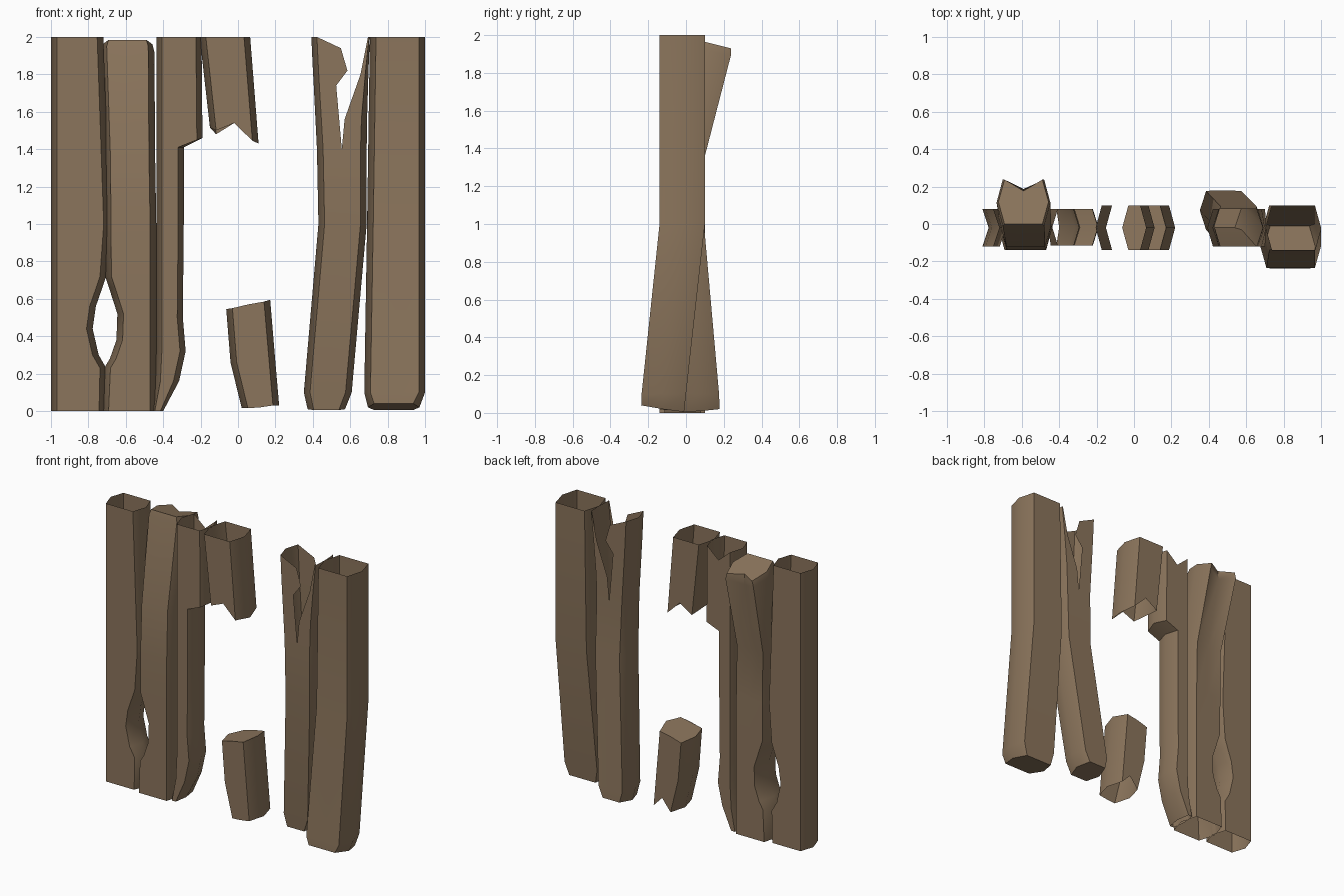
import bpy, bmesh, math

wood = bpy.data.materials.new("weathered_wood")
wood.diffuse_color = (0.26, 0.178, 0.107, 1)


def ring(z, xl, xr, yf=-0.14, yb=0.10, b=0.033, dent=0.0):
    """Six-sided section (plus front/back mid points), counterclockwise from the left tip.
    z is one height or eight: L, FL, FM, FR, R, BR, BM, BL."""
    zs = z if isinstance(z, (list, tuple)) else [z] * 8
    xm, ym = (xl + xr) / 2, (yf + yb) / 2
    xy = [(xl, ym), (xl + b, yf), (xm, yf), (xr - b, yf),
          (xr, ym), (xr - b, yb), (xm, yb - dent), (xl + b, yb)]
    return [(x, y, h) for (x, y), h in zip(xy, zs)]


def loft(bm, rows, closed=True, cap_low=False, cap_high=False):
    vs = [[bm.verts.new(p) for p in r] for r in rows]
    n = len(rows[0])
    for a, c in zip(vs, vs[1:]):
        for i in range(n if closed else n - 1):
            j = (i + 1) % n
            bm.faces.new((a[i], a[j], c[j], c[i]))
    if cap_low:
        bm.faces.new(vs[0][::-1])
    if cap_high:
        bm.faces.new(vs[-1])


def finish(name, bm):
    bmesh.ops.remove_doubles(bm, verts=bm.verts, dist=0.0005)
    me = bpy.data.meshes.new(name)
    bm.to_mesh(me)
    bm.free()
    ob = bpy.data.objects.new(name, me)
    bpy.context.collection.objects.link(ob)
    me.materials.append(wood)
    bpy.ops.object.select_all(action='DESELECT')
    ob.select_set(True)
    bpy.context.view_layer.objects.active = ob
    bpy.ops.object.shade_smooth_by_angle(angle=math.radians(55))
    return ob


def plank(name, rows, **caps):
    bm = bmesh.new()
    loft(bm, rows, **caps)
    return finish(name, bm)


# Far left plank, chewed on its right edge, open at both ends
plank("left_plank", [ring(z, -1.0, xr, -0.12, 0.08) for z, xr in (
    (0, -0.71), (0.23, -0.705), (0.30, -0.745), (0.44, -0.777), (0.56, -0.76),
    (0.66, -0.725), (0.72, -0.705), (1.0, -0.685), (2.0, -0.72))])

# Second plank, bitten on its left edge, top bent backward
lower = [ring(z, xl, -0.437) for z, xl in (
    (0, -0.725), (0.23, -0.715), (0.28, -0.685), (0.38, -0.65), (0.52, -0.645),
    (0.66, -0.69), (0.72, -0.71), (1.0, -0.712))]
plank("bent_plank", lower + [
    ring(1.36, -0.715, -0.443, -0.12, 0.10, dent=0.01),
    ring([1.92, 1.95, 1.95, 1.95, 1.92, 1.89, 1.86, 1.89],
         -0.735, -0.447, -0.01, 0.237, dent=0.05),
    ring([1.96, 1.985, 1.985, 1.985, 1.96, 1.93, 1.93, 1.93],
         -0.725, -0.457, 0.0, 0.237, dent=0.06)], cap_high=True)

# Third plank, torn away on the right below its head
plank("torn_plank", [ring(z, xl, xr, -0.115, 0.08, b) for z, xl, xr, b in (
    (0, -0.46, -0.40, 0.015), (0.16, -0.445, -0.315, 0.03), (0.32, -0.437, -0.28, 0.03),
    (0.5, -0.437, -0.295, 0.03), (1.0, -0.437, -0.29, 0.03), (1.41, -0.437, -0.29, 0.03),
    ([1.42, 1.42, 1.43, 1.45, 1.46, 1.45, 1.43, 1.42], -0.437, -0.19, 0.03),
    ([2, 2, 2, 2, 2, 2, 1.92, 2], -0.437, -0.195, 0.03))])

# Snapped fourth plank: hanging stump above, leaning stump below
plank("hanging_stump", [
    ring([1.515, 1.50, 1.54, 1.445, 1.43, 1.445, 1.54, 1.48], -0.15, 0.11),
    ring(2.0, -0.205, 0.065)])
plank("standing_stump", [
    ring([0.015, 0.015, 0.02, 0.03, 0.03, 0.03, 0.10, 0.015], 0.02, 0.22),
    ring(0.26, -0.04, 0.20),
    ring([0.545, 0.55, 0.57, 0.585, 0.595, 0.575, 0.56, 0.535], -0.063, 0.172)],
    cap_high=True)

# Split plank: solid lower trunk leaning back at the foot
bm = bmesh.new()
base = ring(1.4, 0.422, 0.688, -0.12, 0.08)
loft(bm, [
    ring([0.01, 0.005, 0.005, 0.005, 0.01, 0.02, 0.02, 0.02], 0.372, 0.572, -0.02, 0.178),
    ring(0.1, 0.352, 0.608, -0.03, 0.175),
    ring(1.0, 0.43, 0.688, -0.12, 0.095),
    base], cap_low=True)


def shard(left, levels):
    """Half tube on one side of the split; levels give (outer z, inner z, outer x, inner x)."""
    order = (6, 7, 0, 1, 2) if left else (2, 3, 4, 5, 6)
    rows = [[base[i] for i in order]]
    for zo, zi, xo, xi in levels:
        bev = 0.03 if left else -min(0.03, (xo - xi) * 0.4)
        pts = [(xi, 0.08, zi), (xo + bev, 0.08, zo), (xo, -0.02, zo),
               (xo + bev, -0.12, zo), (xi, -0.12, zi)]
        rows.append(pts if left else pts[::-1])
    loft(bm, rows, closed=False)


shard(True, [(1.74, 1.74, 0.405, 0.525), (1.83, 1.82, 0.40, 0.585),
             (2.0, 1.94, 0.392, 0.55)])
shard(False, [(1.56, 1.56, 0.69, 0.57), (1.8, 1.8, 0.697, 0.655),
              (2.0, 2.0, 0.705, 0.695)])
finish("split_plank", bm)

# Right plank, foot kicked forward, closed underneath
plank("right_plank", [
    ring([0.02, 0.04, 0.04, 0.04, 0.02, 0.005, 0.005, 0.005], 0.695, 0.97, -0.237, -0.01),
    ring(0.1, 0.675, 1.0, -0.235, 0.0),
    ring(1.0, 0.69, 1.0),
    ring(2.0, 0.705, 1.0)], cap_low=True)
